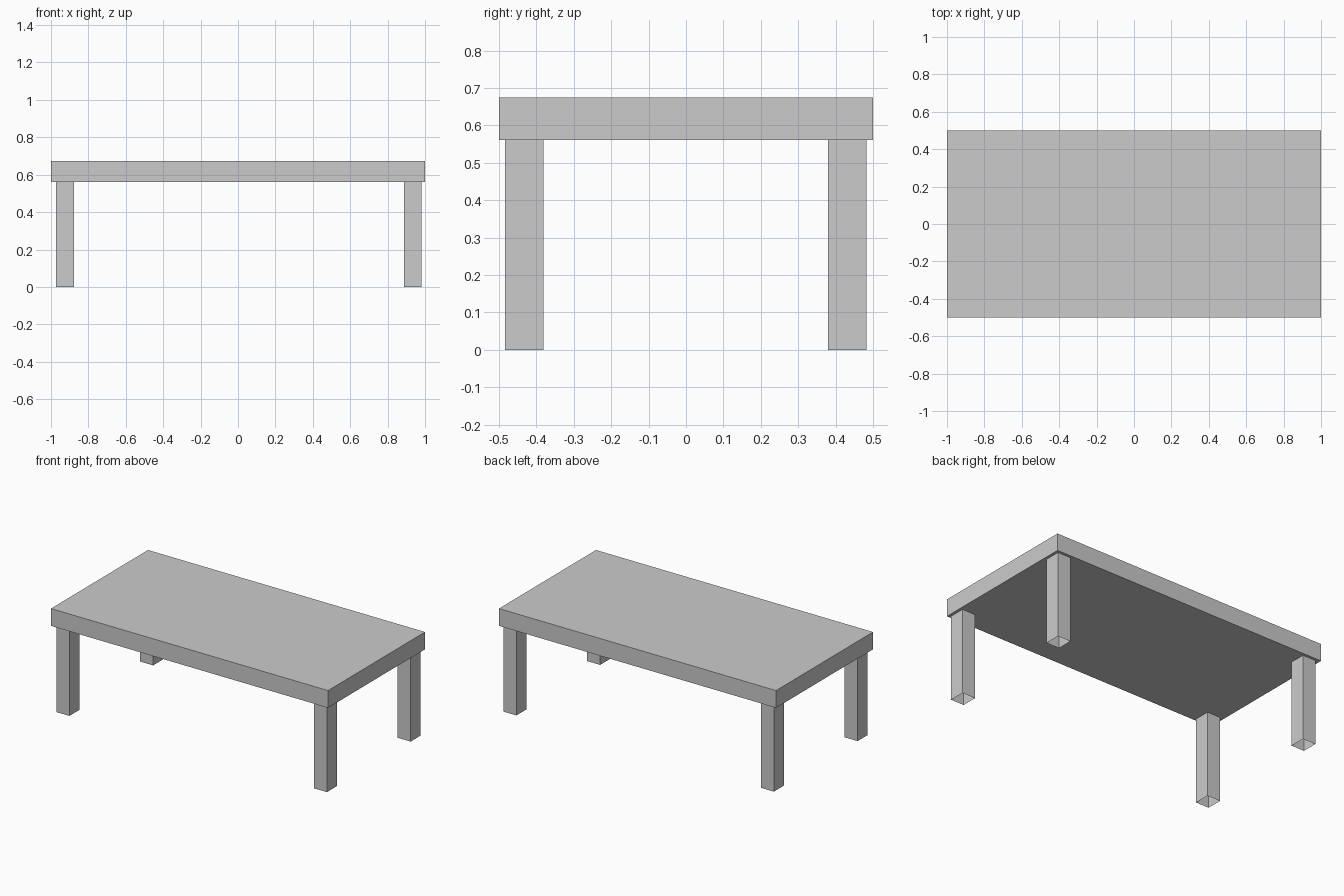
import bpy, bmesh

if "Cube" in bpy.data.objects:
    bpy.data.objects.remove(bpy.data.objects["Cube"])


def box(name, lo, hi, open_ends=False):
    """Axis-aligned box between two corners, optionally without top and bottom."""
    bm = bmesh.new()
    bmesh.ops.create_cube(bm, size=1)
    for v in bm.verts:
        v.co = [(a + b) / 2 + c * (b - a) for a, b, c in zip(lo, hi, v.co)]
    bm.normal_update()
    if open_ends:
        caps = [f for f in bm.faces if abs(f.normal.z) > 0.5]
        bmesh.ops.delete(bm, geom=caps, context='FACES_ONLY')
    mesh = bpy.data.meshes.new(name)
    bm.to_mesh(mesh)
    bm.free()
    obj = bpy.data.objects.new(name, mesh)
    bpy.context.collection.objects.link(obj)
    return obj


UNDERSIDE, TOP = 0.561, 0.674

# Table top slab
box("table_top", (-1, -0.5, UNDERSIDE), (1, 0.5, TOP))

# Four hollow legs, open at the foot
for side, x0, x1 in (("left", -0.972, -0.878), ("right", 0.887, 0.981)):
    for end, y0, y1 in (("front", -0.484, -0.381), ("back", 0.379, 0.482)):
        box(f"{end}_{side}_leg", (x0, y0, 0), (x1, y1, UNDERSIDE), open_ends=True)
